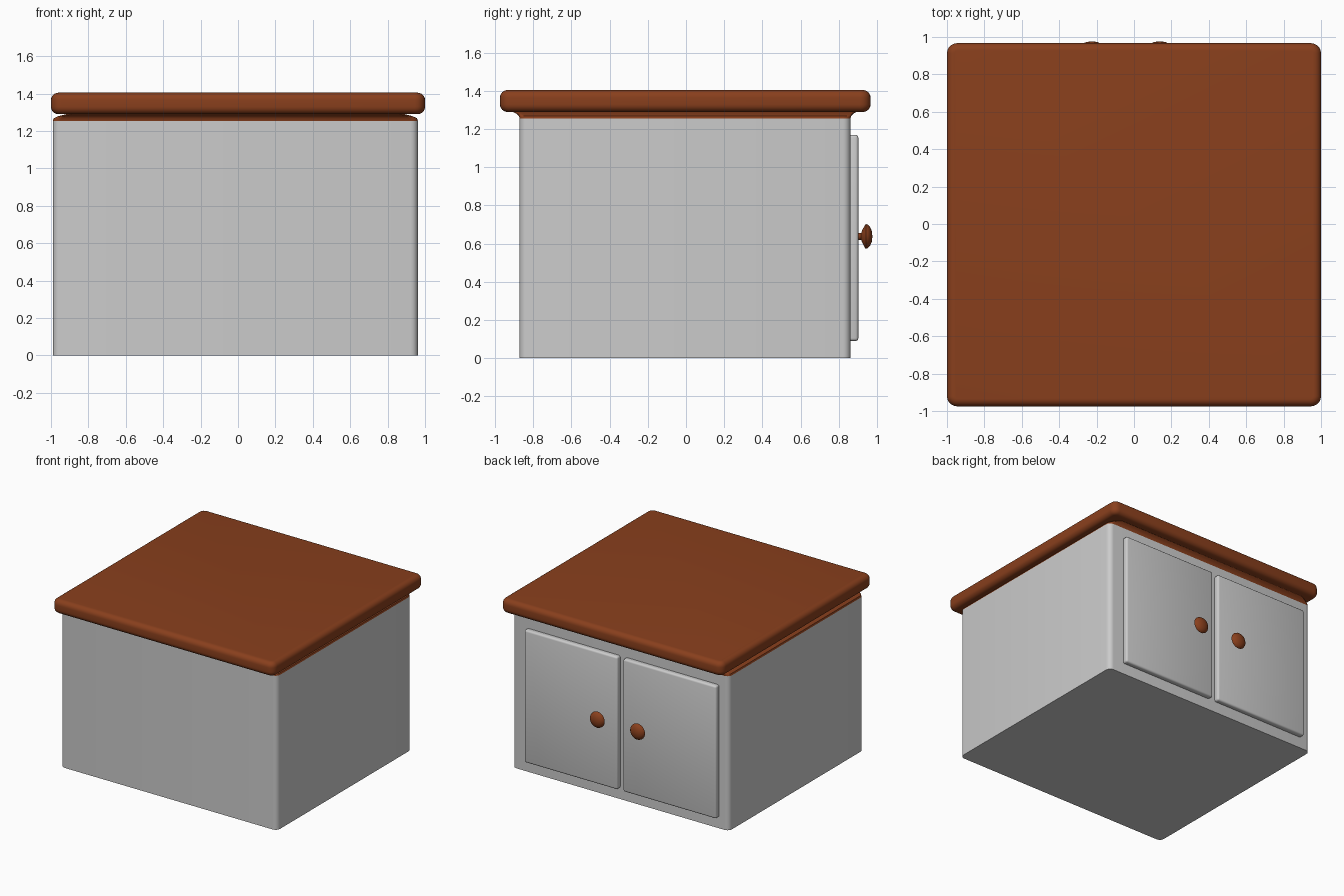
import bpy, bmesh, math

if "Cube" in bpy.data.objects:
    bpy.data.objects.remove(bpy.data.objects["Cube"])

wood = bpy.data.materials.new("wood")
wood.diffuse_color = (0.25, 0.05, 0.012, 1)
wood.use_nodes = True
wood.node_tree.nodes["Principled BSDF"].inputs["Base Color"].default_value = wood.diffuse_color


def finish(name, bm, mat=None, angle=35):
    bmesh.ops.recalc_face_normals(bm, faces=bm.faces)
    me = bpy.data.meshes.new(name)
    bm.to_mesh(me)
    bm.free()
    ob = bpy.data.objects.new(name, me)
    bpy.context.collection.objects.link(ob)
    if mat:
        me.materials.append(mat)
    bpy.ops.object.select_all(action='DESELECT')
    ob.select_set(True)
    bpy.context.view_layer.objects.active = ob
    bpy.ops.object.shade_smooth_by_angle(angle=math.radians(angle))
    return ob


def rounded_rect(x0, x1, y0, y1, r, n=5):
    pts = []
    corners = [(x1 - r, y1 - r), (x0 + r, y1 - r), (x0 + r, y0 + r), (x1 - r, y0 + r)]
    for k, (cx, cy) in enumerate(corners):
        for i in range(n + 1):
            a = math.pi / 2 * (k + i / n)
            pts.append((cx + r * math.cos(a), cy + r * math.sin(a)))
    return pts


def loft(name, sections, mat=None):
    """Stack rounded rectangles (z, x0, x1, y0, y1, r) into a closed solid."""
    bm = bmesh.new()
    rings = [[bm.verts.new((x, y, z)) for x, y in rounded_rect(*rect)]
             for z, *rect in sections]
    for a, b in zip(rings, rings[1:]):
        for i in range(len(a)):
            j = (i + 1) % len(a)
            bm.faces.new((a[i], a[j], b[j], b[i]))
    bm.faces.new(rings[0])
    bm.faces.new(rings[-1])
    return finish(name, bm, mat)


# Cabinet body
loft("cabinet_body", [(0, -0.99, 0.962, -0.872, 0.862, 0.04),
                      (1.255, -0.99, 0.962, -0.872, 0.862, 0.04)])

# Moulding: flares out front and back, draws in at the sides
loft("top_moulding", [(1.255, -0.99, 0.962, -0.872, 0.862, 0.04),
                      (1.268, -0.985, 0.957, -0.875, 0.865, 0.04),
                      (1.28, -0.96, 0.932, -0.888, 0.876, 0.04),
                      (1.292, -0.91, 0.885, -0.912, 0.895, 0.04)], wood)

# Worktop slab with rounded edges
r, z0, z1 = 0.04, 1.29, 1.405
slab = []
for base, sign, steps in ((z0 + r, -1, range(6, -1, -1)), (z1 - r, 1, range(7))):
    for i in steps:
        a = math.pi / 2 * i / 6
        d = r * (1 - math.cos(a))
        slab.append((base + sign * r * math.sin(a),
                     -1 + d, 1 - d, -0.975 + d, 0.967 - d, 0.055 - d))
loft("worktop", slab, wood)

# Doors and mushroom knobs on the back face
profile = [(0, 0.89), (0.02, 0.89), (0.018, 0.918), (0.03, 0.922), (0.055, 0.935),
           (0.065, 0.942), (0.062, 0.952), (0.05, 0.964), (0.03, 0.973), (0, 0.977)]
for side, x0, x1, kx in (("left", -0.012, 0.828, 0.138), ("right", -0.902, -0.062, -0.225)):
    bm = bmesh.new()
    bmesh.ops.create_cube(bm, size=1)
    for v in bm.verts:
        v.co = (x0 if v.co.x < 0 else x1, 0.85 if v.co.y < 0 else 0.903,
                0.09 if v.co.z < 0 else 1.17)
    bmesh.ops.bevel(bm, geom=bm.edges[:], offset=0.015, segments=3, profile=0.5,
                    affect='EDGES')
    finish(side + "_door", bm)

    bm = bmesh.new()
    vs = [bm.verts.new((kx + rad, y, 0.638)) for rad, y in profile]
    es = [bm.edges.new(p) for p in zip(vs, vs[1:])]
    bmesh.ops.spin(bm, geom=vs + es, cent=(kx, 0, 0.638), axis=(0, 1, 0),
                   angle=2 * math.pi, steps=24)
    bmesh.ops.remove_doubles(bm, verts=bm.verts, dist=0.0005)
    finish(side + "_knob", bm, wood, 50)
